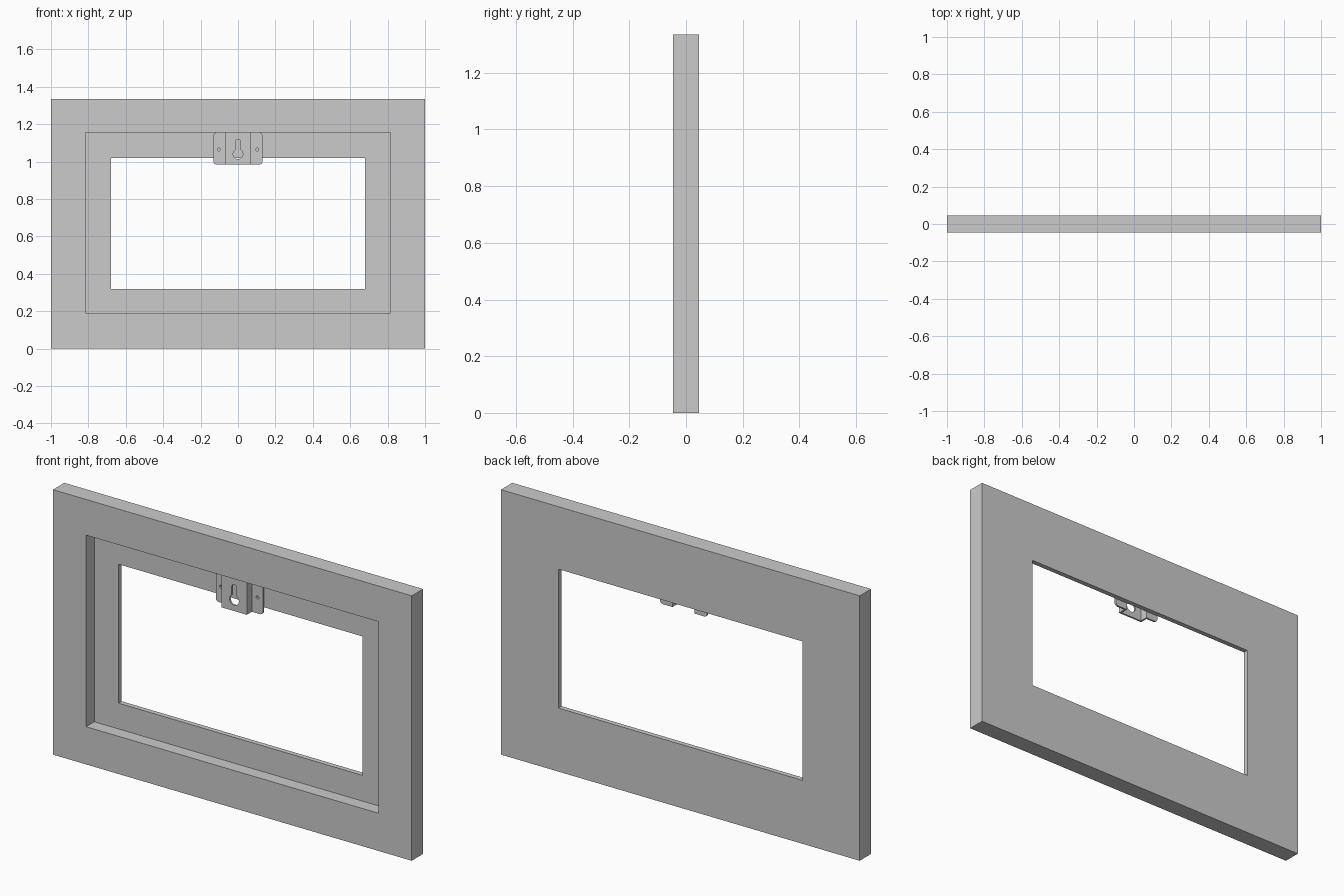
import bpy, bmesh, math
from mathutils import Matrix

if "Cube" in bpy.data.objects:
    bpy.data.objects.remove(bpy.data.objects["Cube"])


def make_object(name, bm):
    bmesh.ops.recalc_face_normals(bm, faces=bm.faces)
    mesh = bpy.data.meshes.new(name)
    bm.to_mesh(mesh)
    bm.free()
    obj = bpy.data.objects.new(name, mesh)
    bpy.context.collection.objects.link(obj)
    return obj


def prism(name, points, depth_vec, to_3d):
    """Extrude a closed 2D outline along a vector."""
    bm = bmesh.new()
    face = bm.faces.new([bm.verts.new(to_3d(*p)) for p in points])
    new = bmesh.ops.extrude_face_region(bm, geom=[face])["geom"]
    verts = [g for g in new if isinstance(g, bmesh.types.BMVert)]
    bmesh.ops.translate(bm, verts=verts, vec=depth_vec)
    return make_object(name, bm)


def arc(cx, cz, r, a0, a1, n):
    return [(cx + r * math.cos(a0 + (a1 - a0) * i / n),
             cz + r * math.sin(a0 + (a1 - a0) * i / n)) for i in range(n + 1)]


# Frame: stepped cross-section swept round the rectangle (half width, bottom, top, y)
outer, recess, opening = (1.0, 0, 1.335), (0.815, 0.19, 1.155), (0.68, 0.32, 1.02)
front, ledge, back = -0.045, 0.02, 0.045
section = [(outer, front), (outer, back), (opening, back),
           (opening, ledge), (recess, ledge), (recess, front)]
bm = bmesh.new()
rings = [[bm.verts.new((x, y, z)) for x, z in ((-w, lo), (w, lo), (w, hi), (-w, hi))]
         for (w, lo, hi), y in section]
for k, ring in enumerate(rings):
    nxt = rings[(k + 1) % len(rings)]
    for i in range(4):
        j = (i + 1) % 4
        bm.faces.new((ring[i], ring[j], nxt[j], nxt[i]))
make_object("frame", bm)

# Hanging bracket: bent sheet, hat-shaped seen from above
half = [(0.07, -0.03), (0.07, 0.01), (0.131, 0.01),
        (0.131, 0.02), (0.061, 0.02), (0.061, -0.021)]
right_front, right_back = half[:3], half[3:]
hat = (right_front + right_back
       + [(-x, y) for x, y in reversed(right_back)]
       + [(-x, y) for x, y in reversed(right_front)])
bracket = prism("hanging_bracket", hat, (0, 0, 0.17), lambda x, y: (x, y, 0.985))

# Rounded outer corners of the flanges
bm = bmesh.new()
bm.from_mesh(bracket.data)
corners = [e for e in bm.edges
           if all(abs(v.co.x) > 0.13 for v in e.verts)
           and abs(e.verts[0].co.z - e.verts[1].co.z) < 1e-4]
bmesh.ops.bevel(bm, geom=corners, offset=0.015, segments=5, profile=0.5, affect='EDGES')
bm.to_mesh(bracket.data)
bm.free()

# Keyhole and screw hole cutters
w, r, cz = 0.014, 0.026, 1.04
a = math.acos(w / r)
keyhole = arc(0, cz, r, math.pi - a, 2 * math.pi + a, 24) + arc(0, 1.105, w, 0, math.pi, 10)
shapes = [keyhole] + [arc(s * 0.102, 1.065, 0.008, 0, 2 * math.pi * 15 / 16, 15) for s in (-1, 1)]
cutters = []
for i, shape in enumerate(shapes):
    cutter = prism(f"hole_cutter_{i}", shape, (0, 0.2, 0), lambda x, z: (x, -0.1, z))
    cutter.hide_render = True
    cutters.append(cutter)
    mod = bracket.modifiers.new("hole", 'BOOLEAN')
    mod.operation = 'DIFFERENCE'
    mod.solver = 'EXACT'
    mod.object = cutter

bpy.context.view_layer.objects.active = bracket
bracket.select_set(True)
for mod in list(bracket.modifiers):
    bpy.ops.object.modifier_apply(modifier=mod.name)
for cutter in cutters:
    bpy.data.objects.remove(cutter)
bpy.ops.object.shade_smooth_by_angle(angle=math.radians(30))
